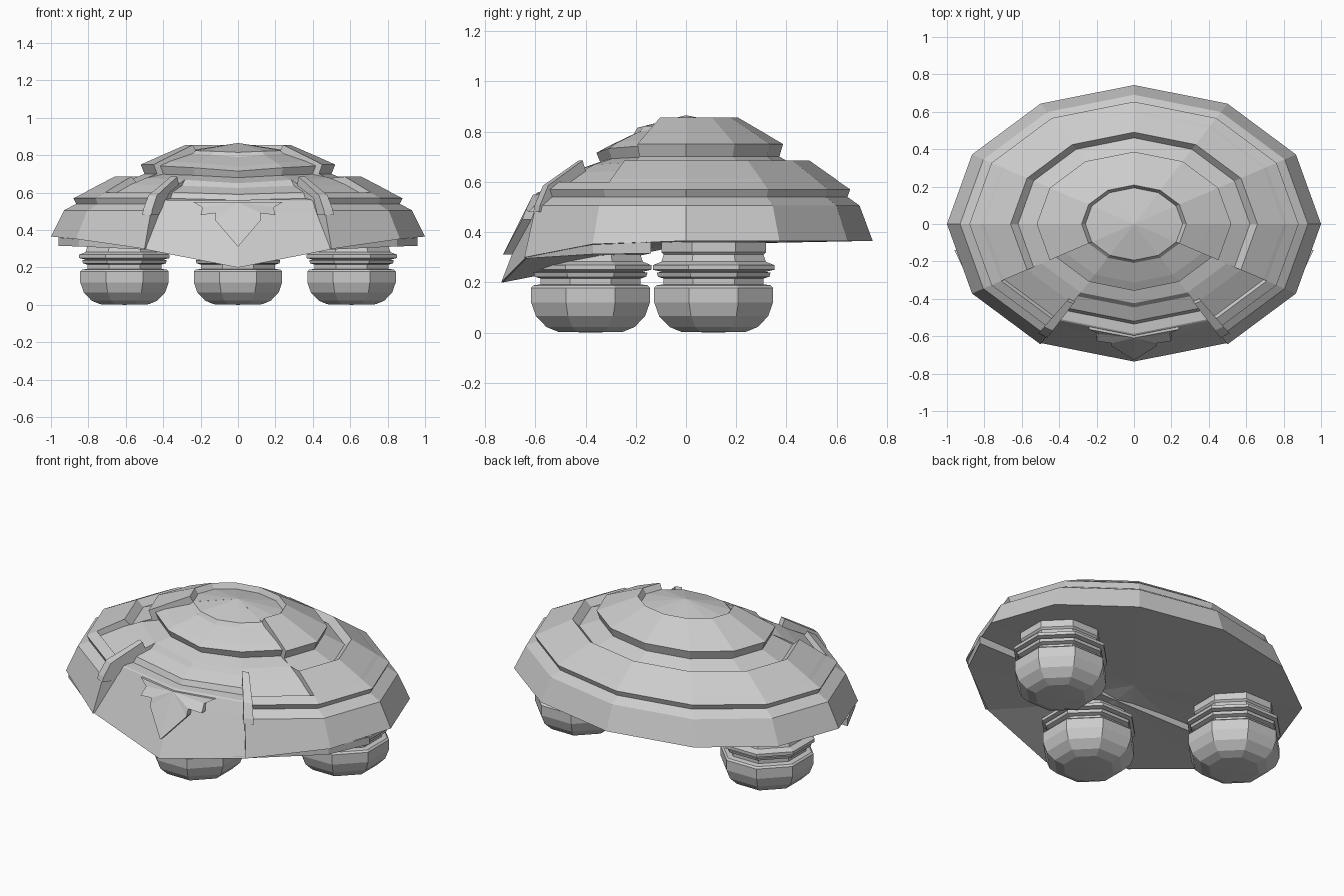
import bpy, bmesh
from math import radians, sin, cos

if "Cube" in bpy.data.objects:
    bpy.data.objects.remove(bpy.data.objects["Cube"])

KY = 0.743  # depth / width ratio of the oval hull


def finish(name, bm):
    bmesh.ops.remove_doubles(bm, verts=bm.verts, dist=0.0005)
    bmesh.ops.dissolve_degenerate(bm, dist=0.0005, edges=bm.edges)
    bmesh.ops.recalc_face_normals(bm, faces=bm.faces)
    me = bpy.data.meshes.new(name)
    bm.to_mesh(me)
    bm.free()
    ob = bpy.data.objects.new(name, me)
    bpy.context.collection.objects.link(ob)
    return ob


def polar(a, r, z):
    return (r * cos(radians(a)), KY * r * sin(radians(a)), z)


def strip(bm, ring_a, ring_b):
    for i in range(len(ring_a) - 1):
        q = [ring_a[i], ring_b[i], ring_b[i + 1], ring_a[i + 1]]
        bm.faces.new([bm.verts.new(p) for p in q])


def prism(name, front, back):
    bm = bmesh.new()
    f = [bm.verts.new(p) for p in front]
    b = [bm.verts.new(p) for p in back]
    bm.faces.new(f)
    bm.faces.new(b[::-1])
    n = len(f)
    for i in range(n):
        bm.faces.new([f[i], b[i], b[(i + 1) % n], f[(i + 1) % n]])
    bmesh.ops.triangulate(bm, faces=[x for x in bm.faces if len(x.verts) > 4])
    return finish(name, bm)


# Hull: 12-sided oval lathe, (radius, height, droop towards the front)
rim = [(0, .35, 0), (1, .365, .165), (.93, .505, 0), (.865, .54, 0),
       (.88, .57, 0), (.82, .60, 0)]
back = rim + [(.80, .612, 0), (.66, .685, 0), (.62, .65, 0), (.50, .70, 0),
              (.52, .75, 0), (.40, .803, 0), (.28, .855, 0), (.26, .825, 0),
              (0, .865, 0)]
dome = [(.57, .68, .03), (.46, .70, .02), (.48, .745, .03), (.42, .77, .03),
        (.28, .81, .02), (.26, .825, .01), (0, .865, 0)]
side = rim + [(.80, .575, 0), (.66, .645, .02)] + dome
front = [(0, .35, 0), (.99, .365, .165), (.84, .49, 0), (.80, .555, 0),
         (.79, .56, 0), (.72, .575, .015), (.70, .61, .02),
         (.60, .645, .02)] + dome
DROOP = {240: .4, 270: 1, 300: .4, 210: .08, 330: .08, -30: .08}


def section(profile, a):
    return [polar(a, r, z - d * DROOP.get(a, 0)) for r, z, d in profile]


bm = bmesh.new()
sectors = [(back, -30, 210), (side, 210, 240), (front, 240, 300), (side, 300, 330)]
for k, (prof, a0, a1) in enumerate(sectors):
    for a in range(a0, a1, 30):
        strip(bm, section(prof, a), section(prof, a + 30))
    nxt = sectors[(k + 1) % 4][0]
    strip(bm, section(prof, a1), section(nxt, a1))  # step wall between panels
finish("hull", bm)

# Raised rails where the side armour meets the front visor
rail = [(.64, .64), (.66, .685), (.88, .585), (.93, .51), (.94, .48),
        (.86, .48), (.82, .57)]
for name, a in (("left_rail", 240), ("right_rail", 300)):
    s = 1 if a == 240 else -1
    prism(name, [polar(a + s * .5, r, z) for r, z in rail],
          [polar(a - s * 3, r, z) for r, z in rail])

# Stepped plate on the visor, following its folded surface
half = [(0, .31), (.12, .45), (.12, .49), (.20, .48), (.19, .52), (.24, .55), (0, .55)]


def visor_y(x, z, off):
    y = -.625 - .38 * (.49 - z) if z < .49 else -.625 + .5 * (z - .49)
    return y + .19 * abs(x) - off * (1 if z < .5 else .4)


for name, s in (("visor_plate_right", 1), ("visor_plate_left", -1)):
    prism(name, [(s * x, visor_y(x, z, .035), z) for x, z in half],
          [(s * x, visor_y(x, z, -.02), z) for x, z in half])

# Wedge under the front half of the hull
edge = [(.96, -.14, .315, .36), (.85, -.37, .312, .35), (.49, -.635, .295, .305),
        (0, -.73, .199, .204)]
loop = [(-x, y, b, t) for x, y, b, t in edge[:3]] + edge[::-1]
bm = bmesh.new()
strip(bm, [(x, y, b) for x, y, b, t in loop + loop[:1]],
      [(x, y, t) for x, y, b, t in loop + loop[:1]])
for i in range(len(loop) - 1):
    bm.faces.new([bm.verts.new(p) for p in
                  ((0, -.14, .315), loop[i][:3], loop[i + 1][:3])])
finish("underside_wedge", bm)

# Three legs: rounded octagonal foot, ribbed neck
leg = [(0, 0), (.14, .003), (.19, .022), (.235, .065), (.256, .12), (.256, .178),
       (.246, .188), (.215, .192), (.215, .215), (.24, .222), (.245, .238),
       (.225, .242), (.262, .25), (.262, .268), (.225, .282), (.215, .31),
       (.225, .32), (.225, .36)]
for name, x, y in (("left_leg", -.607, .11), ("right_leg", .607, .11),
                   ("front_leg", 0, -.38)):
    bm = bmesh.new()

    def ring(a):
        return [(x + r * cos(radians(a)), y + r * sin(radians(a)),
                 min(z, .31) if name == "front_leg" else z) for r, z in leg]
    for i in range(8):
        strip(bm, ring(22.5 + 45 * i), ring(67.5 + 45 * i))
    finish(name, bm)
